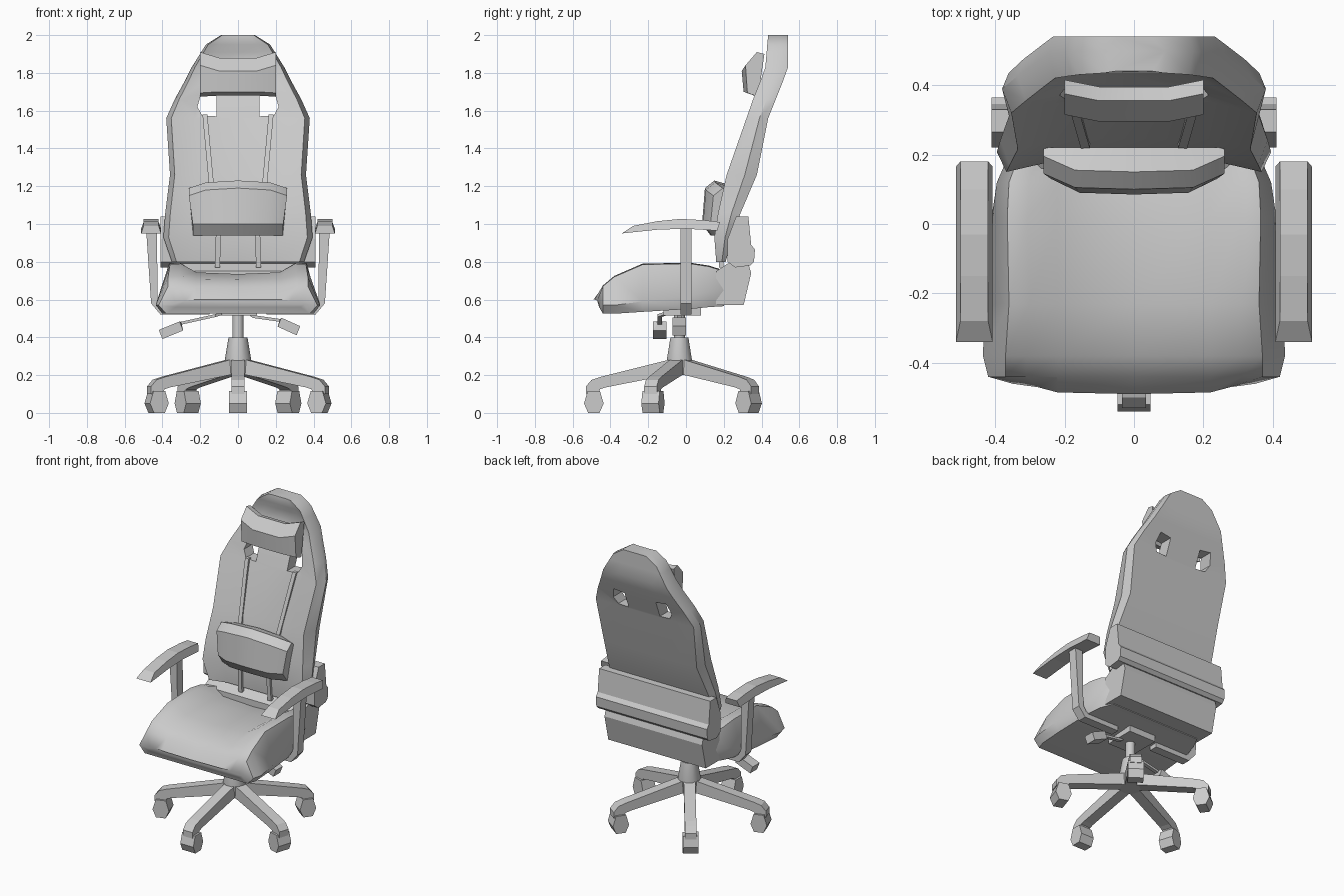
import bpy, bmesh, math
from mathutils import Matrix

if "Cube" in bpy.data.objects:
    bpy.data.objects.remove(bpy.data.objects["Cube"])


def loft(name, rings, angle=35):
    """Skin equal-length rings, cap both ends, smooth below the given angle."""
    bm = bmesh.new()
    vs = [[bm.verts.new(p) for p in r] for r in rings]
    n = len(rings[0])
    for a, b in zip(vs, vs[1:]):
        for i in range(n):
            j = (i + 1) % n
            bm.faces.new((a[i], a[j], b[j], b[i]))
    bm.faces.new(vs[0])
    bm.faces.new(vs[-1])
    bmesh.ops.recalc_face_normals(bm, faces=bm.faces)
    me = bpy.data.meshes.new(name)
    bm.to_mesh(me)
    bm.free()
    if angle:
        me.shade_smooth()
        me.set_sharp_from_angle(angle=math.radians(angle))
    ob = bpy.data.objects.new(name, me)
    bpy.context.collection.objects.link(ob)
    return ob


def prism_x(name, prof, x0, x1):
    return loft(name, [[(x, y, z) for y, z in prof] for x in (x0, x1)], 0)


def prism_y(name, prof, y0, y1):
    return loft(name, [[(x, y, z) for x, z in prof] for y in (y0, y1)], 0)


def turned(name, rz, y, n=10):
    return loft(name, [[(r * math.cos(2 * math.pi * i / n), y + r * math.sin(2 * math.pi * i / n), z)
                        for i in range(n)] for r, z in rz], 40)


def mirrored(half):
    """Complete a half ring given from the x>0 side."""
    return half + [(-x, y, z) for x, y, z in reversed(half) if x > 1e-6]


# Backrest: rows of height, half width, front edge y, back edge y
rows = [(.80, .35, .16, .21), (.93, .395, .15, .245), (1.06, .385, .17, .29),
        (1.26, .36, .215, .375), (1.56, .38, .32, .435), (1.66, .335, .355, .475),
        (1.76, .28, .395, .515), (1.83, .245, .42, .54), (1.91, .195, .427, .54),
        (1.95, .17, .43, .54), (2.0, .09, .435, .54)]


def back_y(z):
    for a, b in zip(rows, rows[1:]):
        if z <= b[0]:
            t = (z - a[0]) / (b[0] - a[0])
            return a[2] + t * (b[2] - a[2]) + .03
    return rows[-1][2]


rings = []
for z, w, f, b in rows:
    d = .03 if z < 1.95 else .005
    rings.append(mirrored([(0, f + d, z), (w * .6, f + d, z), (w * .93, f, z),
                           (w, f + .6 * (b - f), z), (w * .95, b, z), (w * .5, b, z)]))
backrest = loft("backrest", rings)

# Strap openings through the backrest
hole = [(.115, 1.57), (.115, 1.68), (.195, 1.69), (.215, 1.62), (.19, 1.575)]
for s in (-1, 1):
    cut = prism_y("hole_cutter", [(s * x, z) for x, z in hole], .2, .7)
    cut.hide_render = True
    cut.hide_set(True)
    m = backrest.modifiers.new("opening", 'BOOLEAN')
    m.operation = 'DIFFERENCE'
    m.solver = 'EXACT'
    m.object = cut

# Cushions: profile swept across x, thinner and shifted at the ends
neck = [(.36, 1.68), (.305, 1.70), (.295, 1.81), (.355, 1.88), (.395, 1.87), (.365, 1.70)]
loft("neck_pillow", [[(x, y + dy, z + (dz if z > 1.8 else -dz * .2)) for y, z in neck]
                     for x, dy, dz in ((-.2, .02, .03), (-.1, 0, 0), (.1, 0, 0), (.2, .02, .03))])
lumb = [(.13, .94), (.085, 1.0), (.10, 1.19), (.15, 1.23), (.22, 1.21), (.20, .95)]
loft("lumbar_pillow", [[(x * (1 if z > 1.1 else .92), y + (dy if y < .16 else 0), z - (dz if z > 1.1 else 0))
                        for y, z in lumb]
                       for x, dy, dz in ((-.26, .045, .04), (-.17, .005, .01), (0, 0, 0),
                                         (.17, .005, .01), (.26, .045, .04))])

# Straps lying on the backrest
for s in (-1, 1):
    for nm, pts in (("upper_strap", [(.175, 1.58), (.168, 1.5), (.14, 1.2)]),
                    ("lower_strap", [(.10, .98), (.105, .93), (.108, .77)])):
        r = []
        for x, z in pts:
            y = back_y(max(z, .8))
            r.append([(s * x - .013, y - .014, z), (s * x + .013, y - .014, z),
                      (s * x + .013, y + .01, z), (s * x - .013, y + .01, z)])
        loft(nm, r, 0)

# Seat: y, bottom (w,z), side (w,z), bolster (w,z), centre z
seat = [(-.485, .33, .56, .35, .575, .33, .60, .60), (-.44, .38, .525, .42, .57, .37, .68, .665),
        (-.38, .40, .525, .435, .57, .37, .73, .705), (-.23, .40, .535, .43, .59, .36, .795, .735),
        (.02, .39, .55, .41, .62, .365, .80, .73), (.12, .37, .56, .395, .64, .36, .785, .715),
        (.20, .33, .565, .36, .65, .33, .76, .70)]
rings = []
for y, wb, zb, ws, zs, wt, zt, zc in seat:
    k = .025 if y < -.45 else 0
    rings.append(mirrored([(0, y - k * .2, zc), (.22, y, zc + .15 * (zt - zc)), (wt * .84, y + k * .6, zt - .005),
                           (wt, y + k, zt - .01), (ws, y + k, zs), (wb, y + k, zb)]))
loft("seat", rings, 45)

# Rear frame joining seat and backrest
prism_x("rear_block", [(.16, .57), (.16, .75), (.22, .79), (.33, .79), (.345, .74), (.305, .57)], -.36, .36)
prism_x("rear_bar", [(.265, 1.04), (.33, 1.04), (.345, .89), (.365, .865), (.36, .80),
                     (.34, .78), (.26, .77), (.22, .80), (.22, .92)], -.41, .41)

# Armrests
pad = [(-.34, .95), (-.28, .99), (-.15, 1.015), (-.03, 1.027), (.10, 1.02), (.18, 1.01),
       (.165, .965), (0, .975), (-.15, .97)]
for s in (-1, 1):
    tops = range(1, 6)
    loft("arm_pad", [[(s * (.46 + side * (.04 if i in tops else .053)), y, z)
                      for i, (y, z) in enumerate(pad)] for side in (-1, 1)], 0)
    prism_y("arm_post", [(s * x, z) for x, z in ((.43, .98), (.487, .98), (.46, .58), (.41, .52),
                                                 (.15, .52), (.15, .56), (.40, .56), (.425, .60))], -.03, .03)

# Column, hub and tilt mechanism
CY = -.035
turned("gas_column", [(.03, .36), (.03, .56)], CY)
turned("base_hub", [(.065, .20), (.07, .28), (.05, .40)], CY)
prism_x("tilt_mechanism", [(-.12, .515), (-.12, .57), (.08, .57), (.08, .515)], -.1, .1)

# Five-legged base with casters
leg = [(0, .20), (0, .28), (.06, .28), (.42, .19), (.465, .175), (.495, .14), (.495, .10),
       (.43, .10), (.42, .125), (.39, .135), (.06, .20)]
wheel = [(-.03, 0), (.03, 0), (.052, .05), (.032, .117), (-.032, .117), (-.052, .05)]
for i in range(5):
    turn = Matrix.Translation((0, CY, 0)) @ Matrix.Rotation(math.radians(-90 + 72 * i), 4, 'Z')
    prism_y("base_leg", leg, -.035, .035).data.transform(turn)
    prism_y("caster", [(.453 + r, z) for r, z in wheel], -.048, .048).data.transform(turn)

# Adjusting levers: thin rod then paddle
for s, y, path in ((-1, -.14, [(.06, .535), (.12, .515), (.30, .475), (.30, .46), (.41, .415)]),
                   (1, -.035, [(.05, .535), (.08, .51), (.22, .49), (.22, .48), (.32, .435)])):
    r = []
    for i, (x, z) in enumerate(path):
        h, w = (.007, .012) if i < 3 else (.024, .036)
        yy = y + (.06 if i == 0 and s < 0 else 0)
        r.append([(s * (x + h * .4), yy - w, z + h), (s * (x + h * .4), yy + w, z + h),
                  (s * (x - h * .4), yy + w, z - h), (s * (x - h * .4), yy - w, z - h)])
    loft("lever", r, 0)
